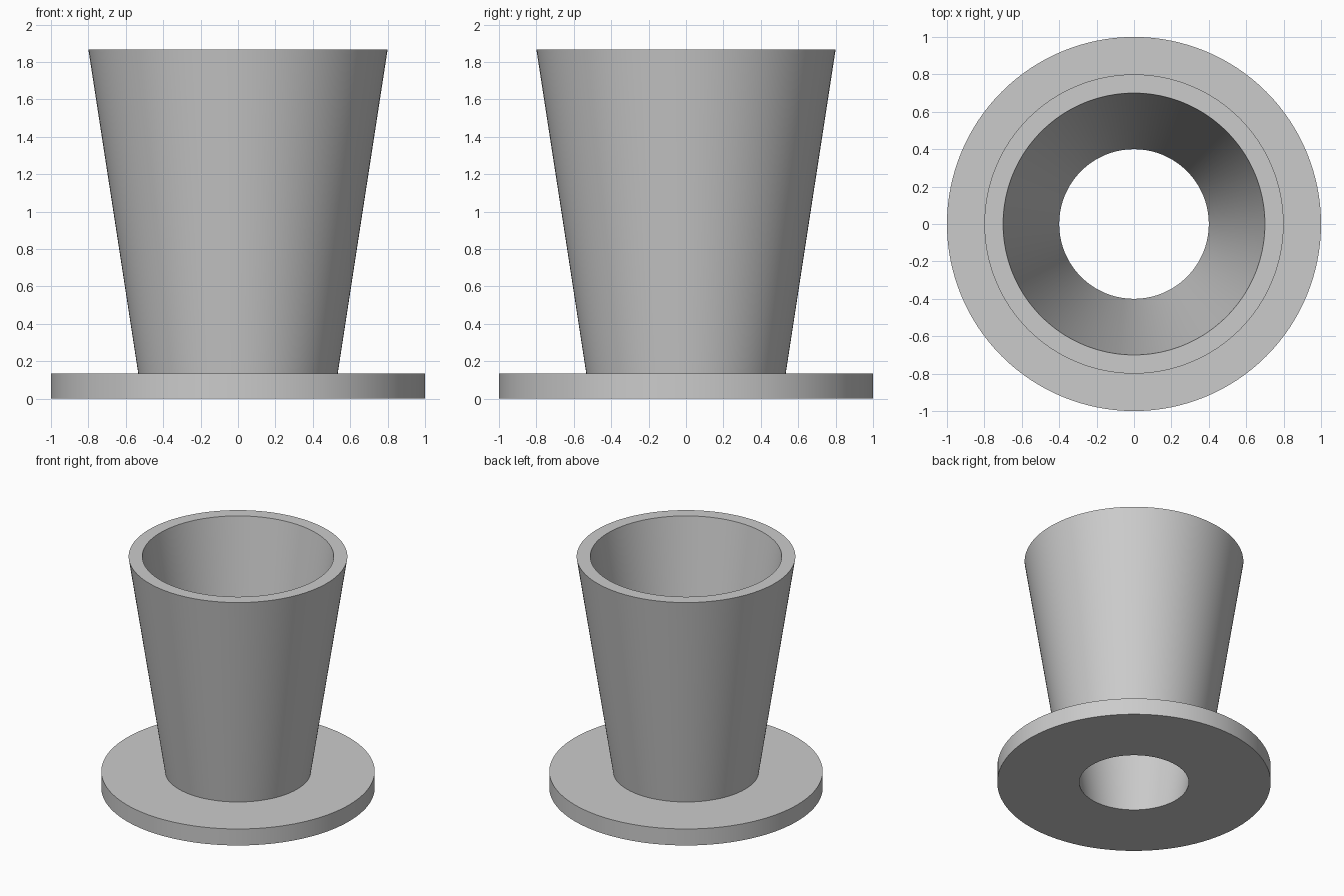
import bpy
import bmesh
import math

SEGMENTS = 128
FLANGE_TOP = 0.133
HEIGHT = 1.867
BORE_BOTTOM, BORE_TOP = 0.4, 0.7

cube = bpy.data.objects.get("Cube")
if cube:
    bpy.data.objects.remove(cube, do_unlink=True)

grey = bpy.data.materials.new("light_grey")
grey.use_nodes = True
colour = (0.6, 0.6, 0.6, 1)
grey.diffuse_color = colour
grey.node_tree.nodes["Principled BSDF"].inputs["Base Color"].default_value = colour


def lathe(name, profile):
    """Revolve a closed (radius, height) outline around z."""
    bm = bmesh.new()
    rings = []
    for i in range(SEGMENTS):
        a = 2 * math.pi * i / SEGMENTS
        rings.append([bm.verts.new((r * math.cos(a), r * math.sin(a), z))
                      for r, z in profile])
    n = len(profile)
    for i in range(SEGMENTS):
        here, after = rings[i], rings[(i + 1) % SEGMENTS]
        for j in range(n):
            k = (j + 1) % n
            bm.faces.new((here[j], after[j], after[k], here[k]))
    bmesh.ops.recalc_face_normals(bm, faces=bm.faces)
    mesh = bpy.data.meshes.new(name)
    bm.to_mesh(mesh)
    bm.free()
    mesh.materials.append(grey)
    obj = bpy.data.objects.new(name, mesh)
    bpy.context.collection.objects.link(obj)
    bpy.ops.object.select_all(action="DESELECT")
    obj.select_set(True)
    bpy.context.view_layer.objects.active = obj
    bpy.ops.object.shade_smooth_by_angle(angle=math.radians(30))
    return obj


# One solid: flat flange, flaring cup and a tapered bore right through
lathe("flanged_funnel", [
    (BORE_BOTTOM, 0),
    (1, 0),
    (1, FLANGE_TOP),
    (0.533, FLANGE_TOP),
    (0.8, HEIGHT),
    (BORE_TOP, HEIGHT),
])
